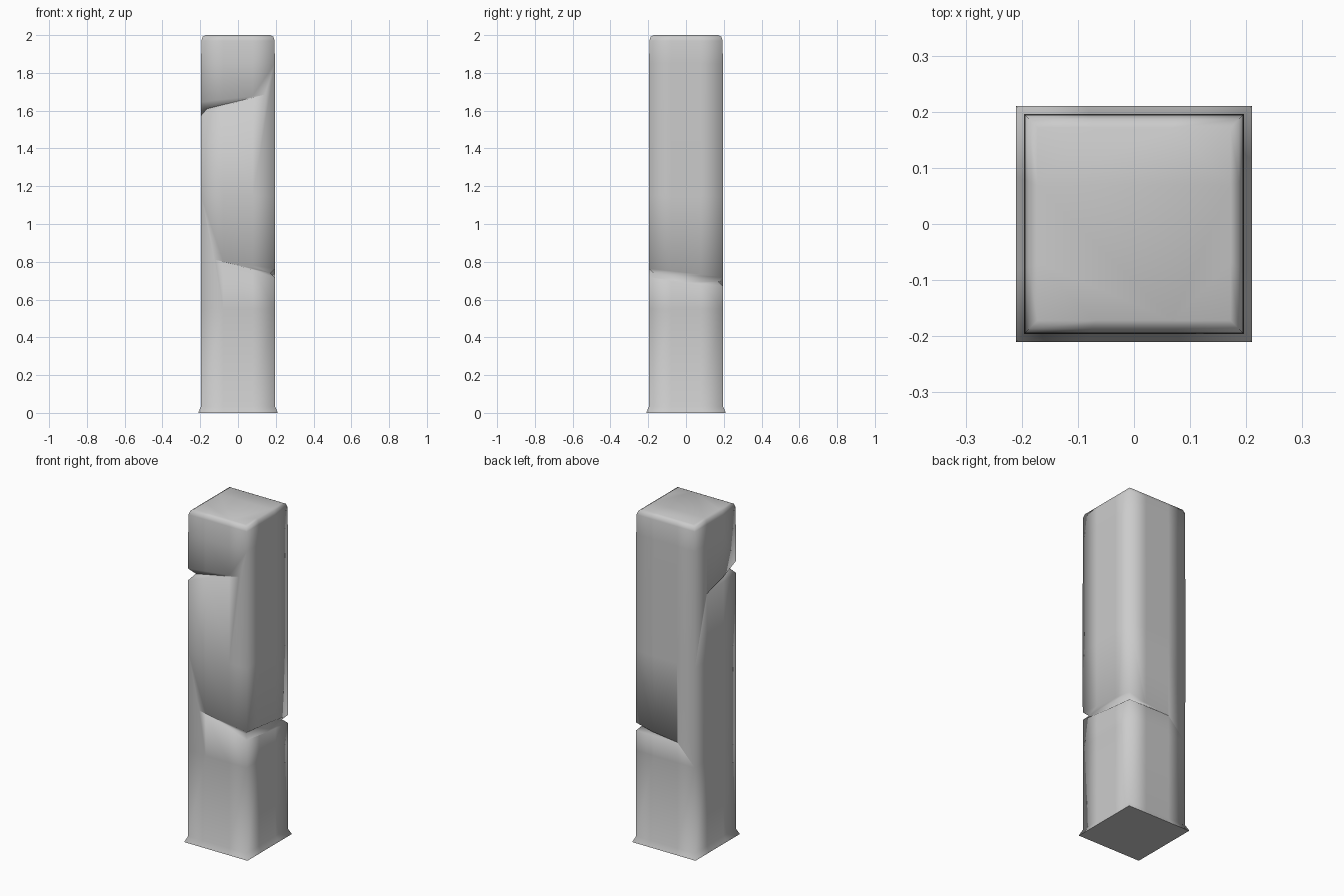
import bpy, bmesh, math
from mathutils import Vector

if "Cube" in bpy.data.objects:
    bpy.data.objects.remove(bpy.data.objects["Cube"])


def make_object(name, bm):
    bmesh.ops.recalc_face_normals(bm, faces=bm.faces)
    mesh = bpy.data.meshes.new(name)
    bm.to_mesh(mesh)
    bm.free()
    ob = bpy.data.objects.new(name, mesh)
    bpy.context.collection.objects.link(ob)
    return ob


def loft(name, sections):
    """Closed skin through equal-length point rings."""
    bm = bmesh.new()
    rings = [[bm.verts.new(p) for p in s] for s in sections]
    for a, b in zip(rings, rings[1:]):
        n = len(a)
        for i in range(n):
            j = (i + 1) % n
            bm.faces.new((a[i], a[j], b[j], b[i]))
    bm.faces.new(rings[0])
    bm.faces.new(rings[-1])
    return make_object(name, bm)


def square_ring(r, z):
    """Square outline with two extra points per side."""
    pts = []
    for k in range(4):
        c, s = round(math.cos(k * math.pi / 2)), round(math.sin(k * math.pi / 2))
        for t in (-1, -0.4, 0.4):
            x, y = t * r, -r
            pts.append((x * c - y * s, x * s + y * c, z))
    return pts


def crack(name, path):
    """Tapering V-groove cutter; path holds (valley point, outward, half height)."""
    sections = []
    for p, out, h in path:
        v, o = Vector(p), Vector(out)
        up = Vector((0, 0, h))
        sections.append([v, v + o + up, v + o - up])
    cutter = loft(name, sections)
    cutter.hide_render = True
    return cutter


# Pillar shaft with flared foot and bevelled top
pillar = loft("stone_pillar", [square_ring(r, z) for r, z in (
    (0.21, 0), (0.208, 0.008), (0.195, 0.035), (0.195, 0.55), (0.196, 1.15),
    (0.195, 1.85), (0.194, 1.97), (0.187, 1.992), (0.172, 2.0))])

# Weathered cracks wrapping around the corners
cutters = [
    crack("upper_crack_cutter", [
        ((0.16, -0.197, 1.69), (0, -0.05, 0), 0.015),
        ((-0.165, -0.165, 1.61), (-0.06, -0.06, 0), 0.07),
        ((-0.197, 0.10, 1.55), (-0.05, 0, 0), 0.015)]),
    crack("lower_crack_cutter", [
        ((-0.14, -0.197, 0.815), (0, -0.05, 0), 0.015),
        ((0.172, -0.172, 0.74), (0.05, -0.05, 0), 0.05),
        ((0.172, 0.172, 0.695), (0.05, 0.05, 0), 0.05),
        ((-0.10, 0.197, 0.67), (0, 0.05, 0), 0.015)]),
]
bpy.context.view_layer.objects.active = pillar
for cutter in cutters:
    mod = pillar.modifiers.new("crack", 'BOOLEAN')
    mod.operation = 'DIFFERENCE'
    mod.solver = 'EXACT'
    mod.object = cutter
    bpy.ops.object.modifier_apply(modifier=mod.name)
    bpy.data.objects.remove(cutter)

# Soft corners, crisp underside
bpy.ops.object.select_all(action='DESELECT')
pillar.select_set(True)
bpy.ops.object.shade_smooth_by_angle(angle=math.radians(92))
